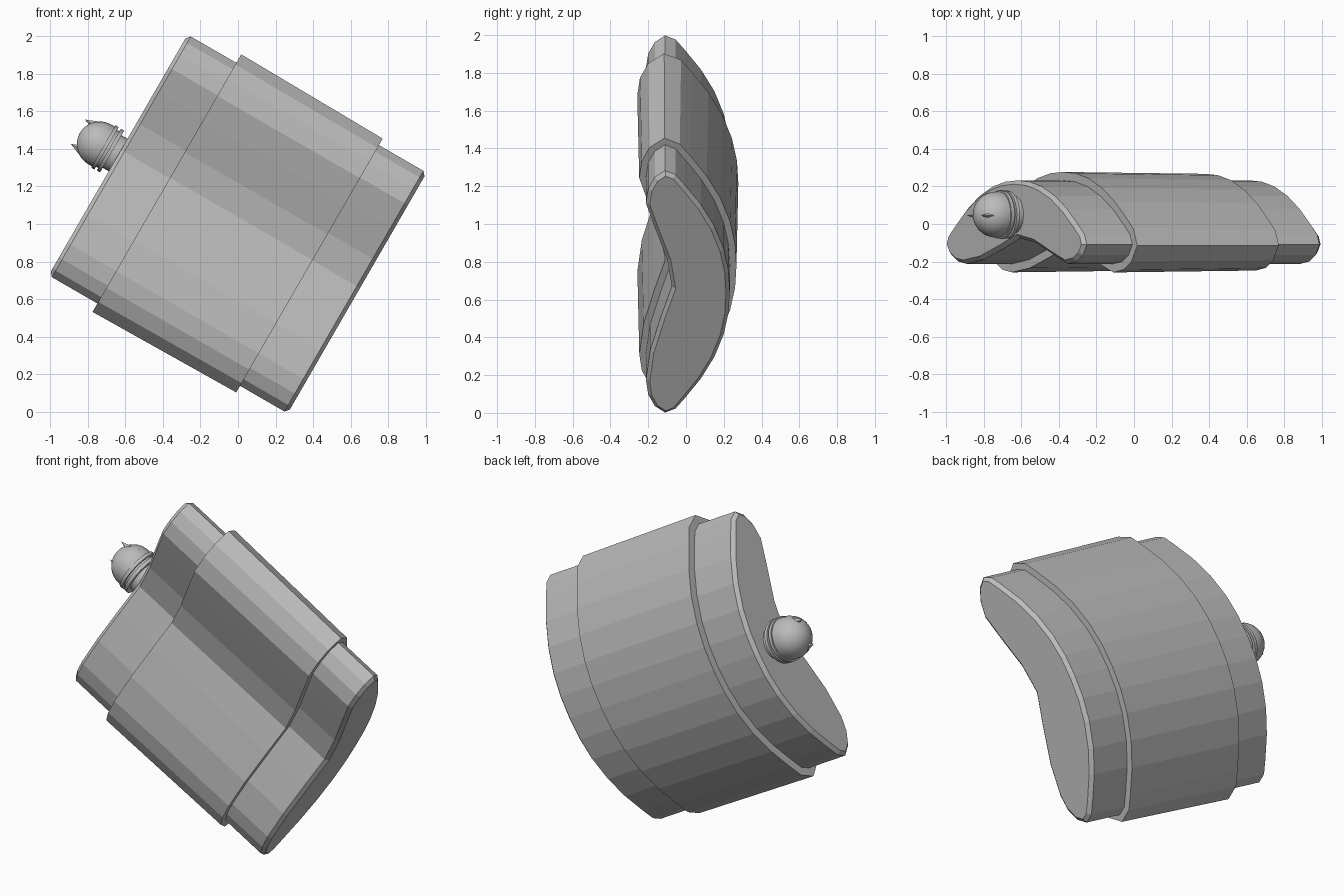
import bpy
import bmesh
from math import cos, sin, pi, radians
from mathutils import Vector, Matrix

if "Cube" in bpy.data.objects:
    bpy.data.objects.remove(bpy.data.objects["Cube"], do_unlink=True)

grey = bpy.data.materials.new("plain grey")
grey.use_nodes = True
grey.diffuse_color = (0.5, 0.5, 0.5, 1)
grey.node_tree.nodes["Principled BSDF"].inputs["Base Color"].default_value = (0.5, 0.5, 0.5, 1)

# The flask is modelled upright, then leaned over to its left-hand corner
LEAN = Matrix.Translation((-0.002, 0, 1.0)) @ Matrix.Rotation(radians(-60), 4, 'Y')

# Kidney cross-section, clockwise from the middle of the back
KIDNEY = [Vector(p) for p in (
    (0, .232), (.13, .225), (.26, .2), (.4, .15), (.53, .08), (.65, -.005),
    (.715, -.055), (.74, -.11), (.7, -.165), (.63, -.2), (.54, -.212),
    (.4, -.168), (.2, -.1), (.03, -.075), (-.15, -.132), (-.36, -.19),
    (-.54, -.212), (-.63, -.2), (-.7, -.165), (-.74, -.11), (-.715, -.055),
    (-.65, -.005), (-.53, .08), (-.4, .15), (-.26, .2), (-.13, .225))]


def outline(grow, z):
    """Kidney outline pushed outward by grow, at height z."""
    ring = []
    for i, p in enumerate(KIDNEY):
        a = (p - KIDNEY[i - 1]).normalized()
        b = (KIDNEY[(i + 1) % len(KIDNEY)] - p).normalized()
        n = (Vector((-a.y, a.x)) + Vector((-b.y, b.x))).normalized()
        q = p + n * grow / n.dot(Vector((-a.y, a.x)))
        ring.append((q.x, q.y, z))
    return ring


def circle(r, z, y=0.05, sides=24):
    return [(r * cos(2 * pi * i / sides), y + r * sin(2 * pi * i / sides), z)
            for i in range(sides)]


def finish(bm, name):
    bmesh.ops.recalc_face_normals(bm, faces=bm.faces)
    bm.transform(LEAN)
    mesh = bpy.data.meshes.new(name)
    bm.to_mesh(mesh)
    bm.free()
    mesh.materials.append(grey)
    obj = bpy.data.objects.new(name, mesh)
    bpy.context.collection.objects.link(obj)
    return obj


def loft(name, rings):
    """Solid skin through a stack of matching rings."""
    bm = bmesh.new()
    loops = [[bm.verts.new(p) for p in ring] for ring in rings]
    for lo, hi in zip(loops, loops[1:]):
        for i in range(len(lo)):
            j = (i + 1) % len(lo)
            bm.faces.new((lo[i], lo[j], hi[j], hi[i]))
    bm.faces.new(loops[0])
    bm.faces.new(loops[-1])
    return finish(bm, name)


# Flask body with chamfered ends
loft("flask_body", [outline(-.02, -.735), outline(0, -.715),
                    outline(0, .715), outline(-.02, .735)])

# Slightly flared sleeve wrapped around the middle
loft("sleeve", [outline(.035, -.442), outline(.045, .435)])

# Neck, double collar and domed stopper
profile = [(.1, .7), (.1, .772), (.128, .772), (.128, .792), (.113, .792),
           (.113, .806), (.13, .806), (.13, .826), (.122, .826)]
profile += [(.122 * cos(t * pi / 18), .848 + .122 * sin(t * pi / 18)) for t in range(9)]
profile.append((.002, .97))
stopper = loft("stopper", [circle(r, z) for r, z in profile])
bpy.ops.object.select_all(action='DESELECT')
stopper.select_set(True)
bpy.context.view_layer.objects.active = stopper
bpy.ops.object.shade_smooth_by_angle(angle=radians(30))

# Pointed ears on the stopper
for side, label in ((1, "upper"), (-1, "lower")):
    bm = bmesh.new()
    place = Matrix.Translation((side * .075, .045, .925)) @ Matrix.Diagonal((1, .7, 1, 1))
    bmesh.ops.create_cone(bm, cap_ends=True, segments=4, radius1=.046, radius2=0,
                          depth=.115, matrix=place)
    finish(bm, label + "_ear")
